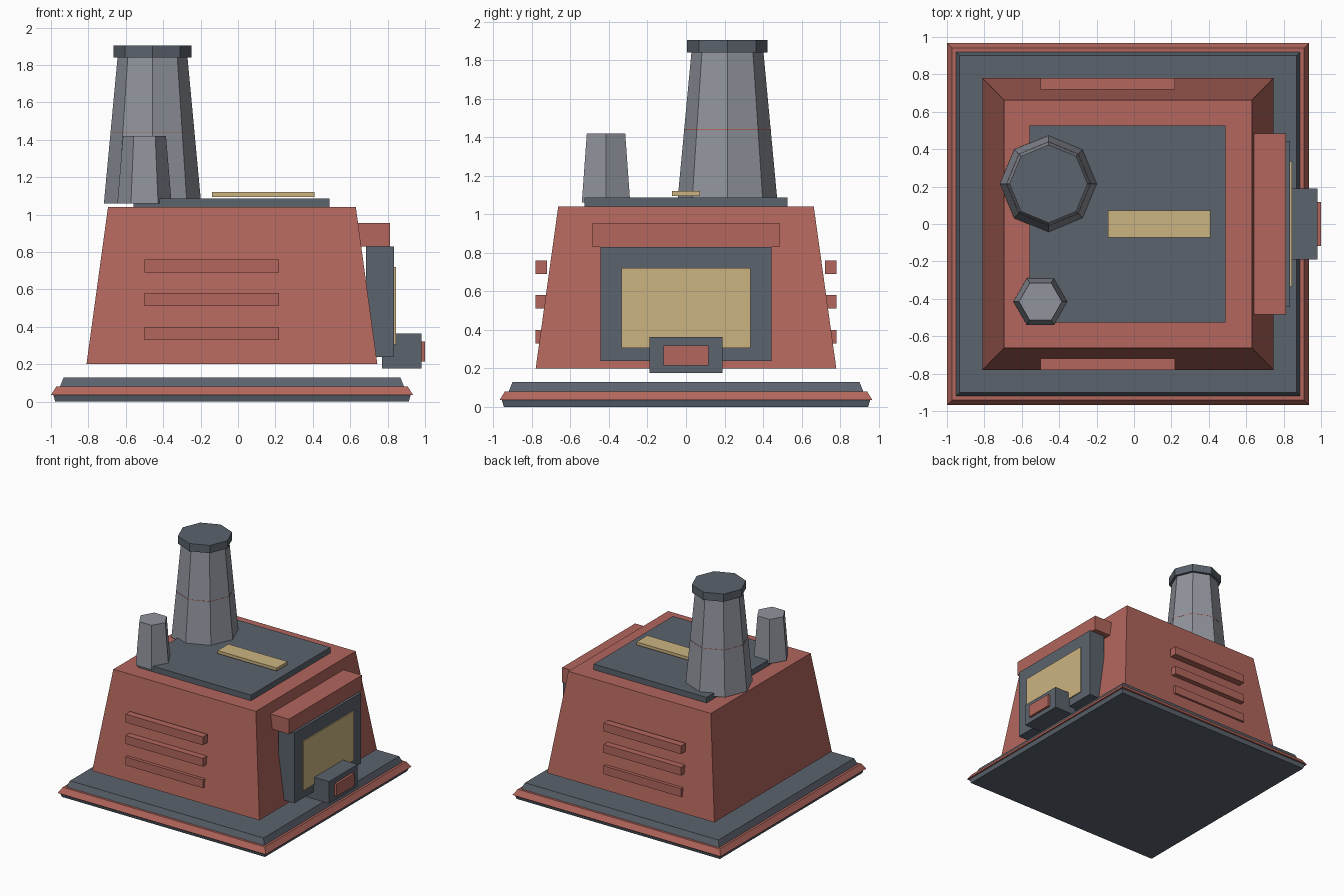
import bpy
import bmesh
import math

if "Cube" in bpy.data.objects:
    bpy.data.objects.remove(bpy.data.objects["Cube"], do_unlink=True)


def material(name, rgb):
    m = bpy.data.materials.new(name)
    m.use_nodes = True
    m.diffuse_color = (*rgb, 1)
    node = next(n for n in m.node_tree.nodes if n.type == "BSDF_PRINCIPLED")
    node.inputs["Base Color"].default_value = (*rgb, 1)
    node.inputs["Roughness"].default_value = 0.8
    return m


RED = material("brick_red", (0.445, 0.133, 0.107))
SLATE = material("slate_grey", (0.105, 0.125, 0.153))
STONE = material("light_grey", (0.28, 0.295, 0.335))
GOLD = material("pale_gold", (0.60, 0.455, 0.22))


def add_object(name, bm, mat):
    bmesh.ops.recalc_face_normals(bm, faces=bm.faces)
    mesh = bpy.data.meshes.new(name)
    bm.to_mesh(mesh)
    bm.free()
    mesh.materials.append(mat)
    obj = bpy.data.objects.new(name, mesh)
    bpy.context.collection.objects.link(obj)
    return obj


def loft(name, rings, mat):
    """Closed solid through a stack of rings with equal point counts."""
    bm = bmesh.new()
    loops = [[bm.verts.new(p) for p in ring] for ring in rings]
    n = len(loops[0])
    for low, high in zip(loops, loops[1:]):
        for i in range(n):
            j = (i + 1) % n
            bm.faces.new((low[i], low[j], high[j], high[i]))
    bm.faces.new(loops[0][::-1])
    bm.faces.new(loops[-1])
    return add_object(name, bm, mat)


def rect(x0, x1, half_y, z):
    return [(x0, -half_y, z), (x1, -half_y, z), (x1, half_y, z), (x0, half_y, z)]


def block(name, x, y, z, mat):
    bm = bmesh.new()
    bmesh.ops.create_cube(bm, size=1)
    for v in bm.verts:
        v.co = [r[0] if c < 0 else r[1] for c, r in zip(v.co, (x, y, z))]
    return add_object(name, bm, mat)


def stack(name, sides, centre, r0, r1, z0, z1, mat):
    def ring(r, z):
        return [(centre[0] + r * math.cos(math.tau * i / sides),
                 centre[1] + r * math.sin(math.tau * i / sides), z)
                for i in range(sides)]
    return loft(name, [ring(r0, z0), ring(r1, z1)], mat)


# Stepped base slabs with sloped edges
CX = -0.032
for name, h0, h1, z0, z1, mat in (
        ("base_foot", 0.945, 0.955, 0, 0.035, SLATE),
        ("base_band", 0.968, 0.94, 0.035, 0.08, RED),
        ("base_top", 0.92, 0.90, 0.08, 0.13, SLATE)):
    loft(name, [rect(CX - h0, CX + h0, h0, z0), rect(CX - h1, CX + h1, h1, z1)], mat)

# Tapered main body and roof
loft("body", [rect(-0.81, 0.745, 0.78, 0.2), rect(-0.695, 0.63, 0.663, 1.04)], RED)
block("roof_plate", (-0.56, 0.49), (-0.527, 0.527), (1.04, 1.087), SLATE)
block("roof_light", (-0.14, 0.41), (-0.072, 0.072), (1.095, 1.12), GOLD)

# Chimneys
BIG = (-0.457, 0.215)
stack("large_chimney", 8, BIG, 0.26, 0.187, 1.06, 1.84, STONE)
stack("chimney_seam", 8, BIG, 0.2255, 0.2255, 1.438, 1.442, RED)
stack("chimney_cap", 8, BIG, 0.209, 0.209, 1.84, 1.905, SLATE)
stack("small_chimney", 6, (-0.5, -0.415), 0.145, 0.115, 1.06, 1.42, STONE)

# Horizontal ribs on both flanks
for side, label in ((-1, "front"), (1, "back")):
    for i in range(3):
        z = 0.33 + 0.18 * i
        block(f"{label}_rib_{i + 1}", (-0.5, 0.22),
              sorted((side * 0.72, side * 0.78)), (z, z + 0.07), RED)

# Doorway on the left side
block("door_lintel", (0.64, 0.813), (-0.485, 0.485), (0.83, 0.955), RED)
block("door_frame", (0.685, 0.835), (-0.443, 0.443), (0.238, 0.83), SLATE)
block("door_panel", (0.835, 0.844), (-0.335, 0.335), (0.305, 0.72), GOLD)
block("door_step", (0.77, 0.98), (-0.19, 0.19), (0.177, 0.363), SLATE)
block("step_plate", (0.98, 1.0), (-0.117, 0.117), (0.215, 0.32), RED)
